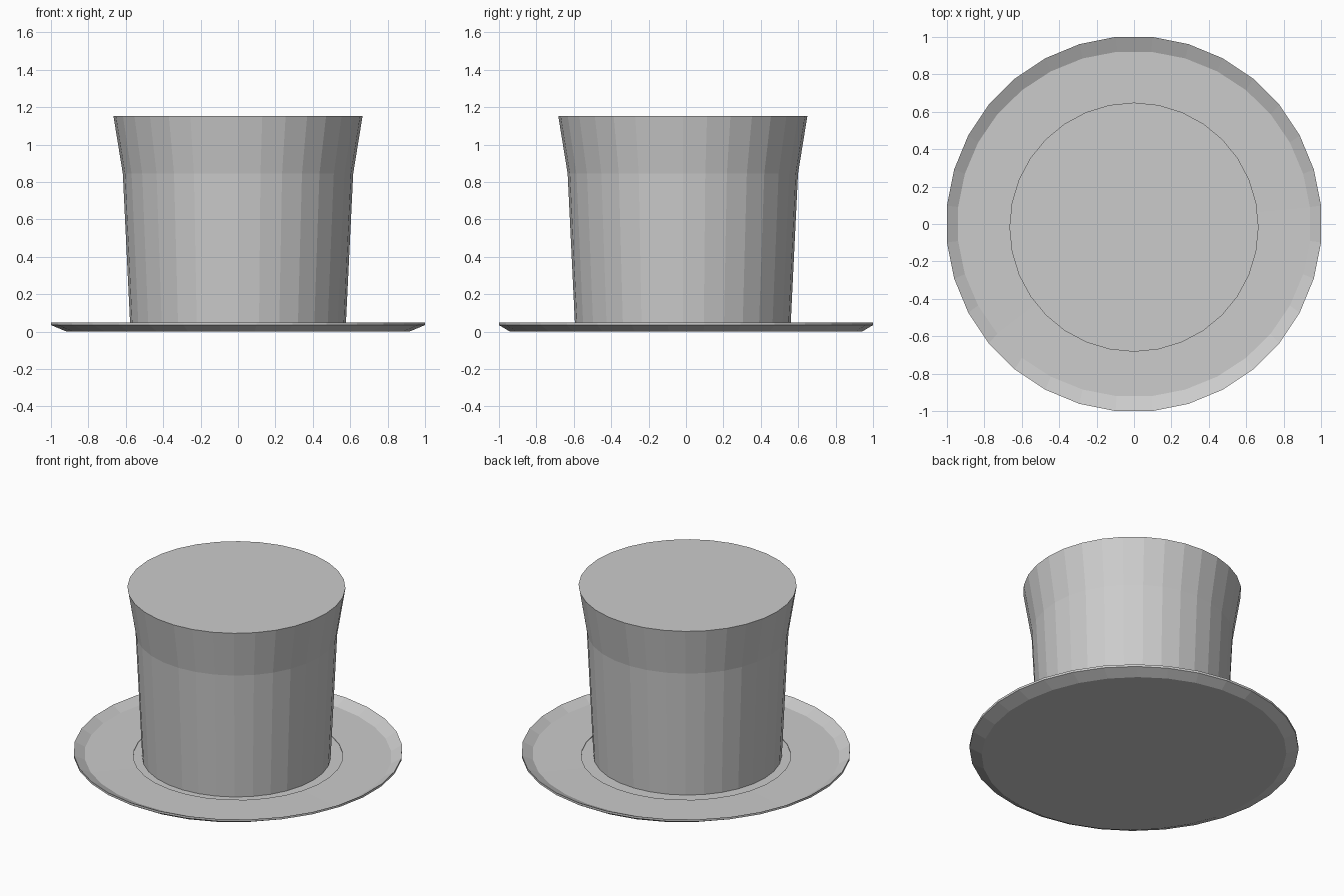
import bpy, bmesh, math

if "Cube" in bpy.data.objects:
    bpy.data.objects.remove(bpy.data.objects["Cube"])

SIDES = 32


def lathe(name, rings, offset=0.0, cy=0.0):
    """Stack elliptical rings (rx, ry, z), bridge them and cap both ends."""
    bm = bmesh.new()
    loops = []
    for rx, ry, z in rings:
        angles = [2 * math.pi * (i + offset) / SIDES for i in range(SIDES)]
        loops.append([bm.verts.new((rx * math.cos(a), cy + ry * math.sin(a), z)) for a in angles])
    for low, high in zip(loops, loops[1:]):
        for i in range(SIDES):
            j = (i + 1) % SIDES
            bm.faces.new((low[i], low[j], high[j], high[i]))
    bm.faces.new(loops[0][::-1])
    bm.faces.new(loops[-1])
    bmesh.ops.recalc_face_normals(bm, faces=bm.faces)
    mesh = bpy.data.meshes.new(name)
    bm.to_mesh(mesh)
    bm.free()
    obj = bpy.data.objects.new(name, mesh)
    bpy.context.collection.objects.link(obj)
    return obj


# Brim: shallow dish with upturned rim and a slight recess around the crown
R = 1 / math.cos(math.pi / SIDES)
lathe("brim", [
    (0.92, 0.945, 0.0),
    (R, R, 0.035),
    (R, R, 0.05),
    (0.945, 0.925, 0.014),
    (0.64, 0.64, 0.012),
    (0.64, 0.64, 0.008),
], offset=0.5)

# Crown: flared closed tube, set slightly toward the front
lathe("crown", [
    (0.575, 0.575, 0.001),
    (0.616, 0.616, 0.845),
    (0.666, 0.666, 1.153),
], cy=-0.017)
